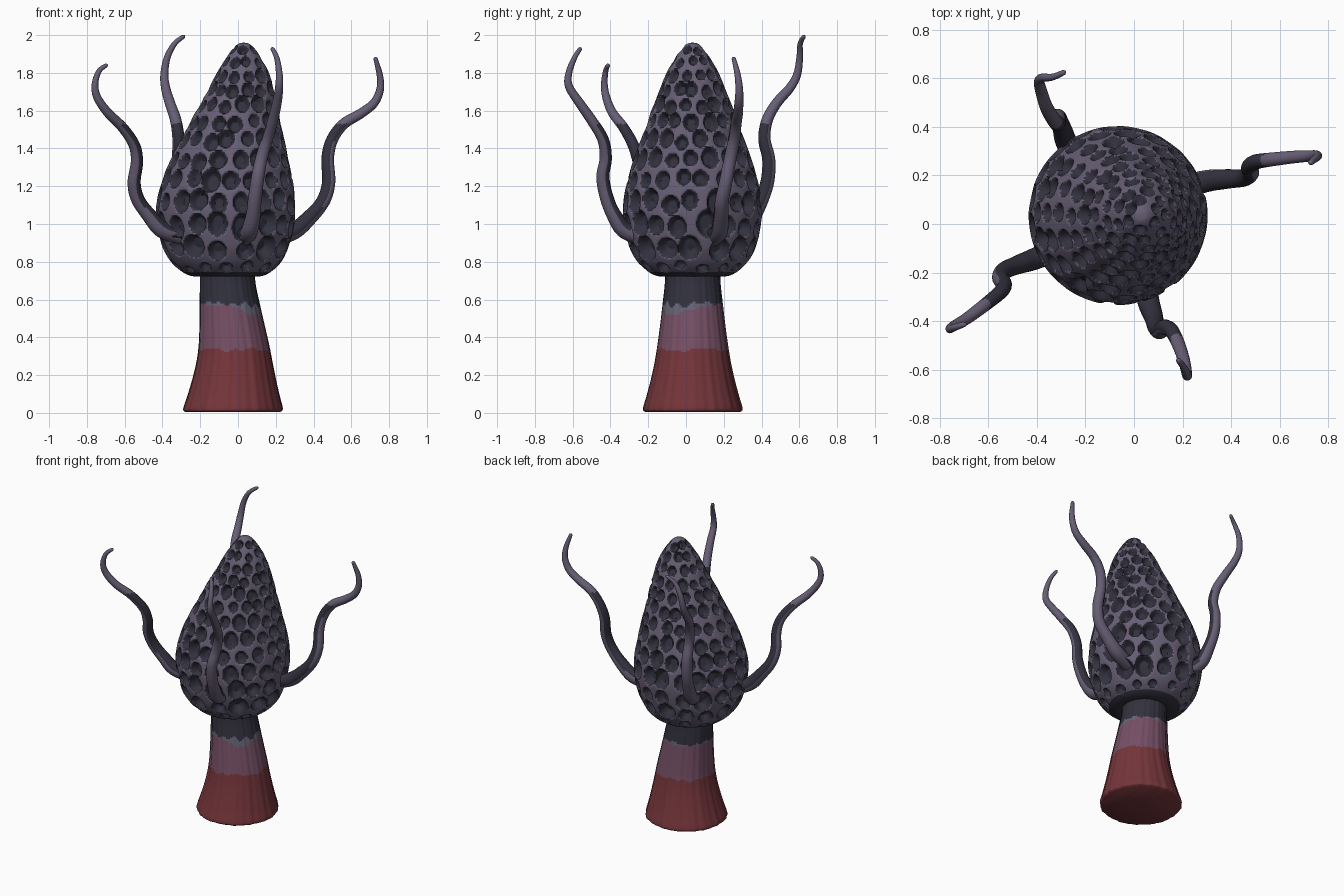
import bpy, bmesh, math, random
from mathutils import Vector, kdtree

if "Cube" in bpy.data.objects:
    bpy.data.objects.remove(bpy.data.objects["Cube"])

random.seed(7)
TAU = 2 * math.pi
CY = 0.035                                   # common y centre of cap and stem


def material(name, r, g, b):
    lin = lambda c: ((c / 255 + 0.055) / 1.055) ** 2.4
    m = bpy.data.materials.new(name)
    m.diffuse_color = (lin(r), lin(g), lin(b), 1)
    m.use_nodes = True
    m.node_tree.nodes["Principled BSDF"].inputs["Base Color"].default_value = m.diffuse_color
    return m


ridge = material("purple grey", 103, 94, 116)
dark = material("dark slate", 50, 49, 62)
red = material("dull red", 116, 53, 58)
mauve = material("mauve", 116, 79, 100)
grey = material("blue grey", 100, 99, 118)


def spline(pts, per):
    """Catmull-Rom samples through points of any dimension."""
    p = [pts[0]] + list(pts) + [pts[-1]]
    out = []
    for i in range(1, len(p) - 2):
        for k in range(per):
            t = k / per
            out.append(tuple(0.5 * (2 * b + (c - a) * t + (2*a - 5*b + 4*c - d) * t**2
                                    + (3*b - a - 3*c + d) * t**3)
                             for a, b, c, d in zip(*p[i - 1:i + 3])))
    return out + [tuple(pts[-1])]


def skin(name, rings, mats, deform=None, pick=None):
    """Join rings of points into a closed smooth surface."""
    bm = bmesh.new()
    vs = [[bm.verts.new(c) for c in ring] for ring in rings]
    n = len(vs[0])
    for a, b in zip(vs, vs[1:]):
        for i in range(n):
            j = (i + 1) % n
            bm.faces.new((a[i], a[j], b[j], b[i]))
    for ring in (vs[0][::-1], vs[-1]):
        bm.faces.new(ring)
    bmesh.ops.recalc_face_normals(bm, faces=bm.faces)
    bm.normal_update()
    if deform:
        moves = [(v, v.normal * deform(v.co)) for v in bm.verts]
        for v, d in moves:
            v.co -= d
        bm.normal_update()
    for f in bm.faces:
        if pick:
            f.material_index = pick(f.calc_center_median(), f.normal)
    me = bpy.data.meshes.new(name)
    bm.to_mesh(me)
    bm.free()
    for m in mats:
        me.materials.append(m)
    ob = bpy.data.objects.new(name, me)
    bpy.context.collection.objects.link(ob)
    bpy.context.view_layer.objects.active = ob
    bpy.ops.object.select_all(action='DESELECT')
    ob.select_set(True)
    bpy.ops.object.shade_smooth_by_angle(angle=math.radians(50))
    return ob


def circle(r, z, cx, n, wave=lambda a: 0):
    return [(cx + r * (1 + wave(a)) * math.cos(a), CY + r * (1 + wave(a)) * math.sin(a), z)
            for a in (TAU * i / n for i in range(n))]


# Cap: leaning egg profile of (radius, height, x centre)
cap_profile = spline([(.10, .735, -.06), (.16, .722, -.06), (.215, .735, -.06), (.275, .78, -.062),
                      (.318, .84, -.064), (.342, .9, -.065), (.363, 1.0, -.065), (.368, 1.1, -.065),
                      (.353, 1.2, -.058), (.326, 1.3, -.05), (.292, 1.4, -.036), (.254, 1.5, -.02),
                      (.219, 1.6, -.003), (.179, 1.7, .015), (.138, 1.8, .026), (.092, 1.88, .03),
                      (.057, 1.93, .03), (.027, 1.955, .03), (.003, 1.96, .03)], 11)


def cap_point(z, a):
    r, _, cx = min(cap_profile, key=lambda p: abs(p[1] - z))
    return Vector((cx + r * math.cos(a), CY + r * math.sin(a), z)), r


# Pits: staggered, uneven rows, smaller towards the tip
pits = []


def pit_row(z, s, size, phase):
    n = max(4, round(TAU * cap_point(z, 0)[1] / s))
    for i in range(n):
        a = TAU * (i + phase + random.uniform(-.13, .13)) / n
        c, _ = cap_point(z + random.uniform(-.14, .14) * s, a)
        pits.append((c, size * random.uniform(.82, 1.12), random.uniform(1, 1.3)))


pit_row(.772, .12, .036, .5)
z, row = .865, 0
while z < 1.93:
    s = .134 - .066 * max(0, (z - .95) / .95)
    pit_row(z, s, .45 * s, row * .5)
    z += s * .95
    row += 1
tree = kdtree.KDTree(len(pits))
for i, p in enumerate(pits):
    tree.insert(p[0], i)
tree.balance()


def nearest_pit(co):
    best = (9, 0)
    for _, i, _ in tree.find_n(co, 5):
        c, r, stretch = pits[i]
        d = co - c
        d.z /= stretch
        best = min(best, (d.length / r, r))
    return best


def pit_depth(co):
    d, r = nearest_pit(co)
    t = min(1, max(0, (1.0 - d) / .45))
    return .95 * r * t * t * (3 - 2 * t)


# Face colours are found from the undeformed surface grid
N = 270
cap_rings = [circle(r, z, cx, N) for r, z, cx in cap_profile]
cap = skin("pitted_cap", cap_rings, [ridge, dark], pit_depth)
flat = [Vector(c) for ring in cap_rings for c in ring]
for poly in cap.data.polygons:
    c = sum((flat[i] for i in poly.vertices), Vector()) / len(poly.vertices)
    poly.material_index = int(c.z < .744 or nearest_pit(c)[0] < .97)


# Stem: flared and finely fluted, coloured in ragged bands
def flutes(a):
    return .006 * math.sin(17 * a) + .006 * math.sin(29 * a + 1) + .007 * math.sin(7 * a + 2)


def stem_colour(c, n):
    a = math.atan2(c.y - CY, c.x + .05)
    rag = .006 * math.sin(5 * a) + .005 * math.sin(13 * a + 1)
    front_right = max(0, math.cos(a + .6)) ** 4
    if c.z > .582 + rag - .025 * front_right * math.sin(6 * a) ** 2:
        return 3
    if c.z > .572 - rag - .05 * front_right:
        return 2
    return 1 if c.z > .335 + rag else 0


stem_profile = spline([(.25, .005, -.03), (.262, .022, -.028), (.243, .09, -.025), (.222, .17, -.022),
                       (.202, .26, -.02), (.187, .35, -.022), (.172, .46, -.032),
                       (.158, .58, -.045), (.147, .68, -.055), (.143, .78, -.06)], 10)
stem = skin("stem", [circle(r, max(z, 0), cx, 180, flutes) for r, z, cx in stem_profile],
            [red, mauve, grey, dark], None, stem_colour)


# Tentacles: tapering tubes, inner side of the lower half dark
def tentacle(name, path):
    pts = [Vector(p) for p in spline(path, 8)]
    m, sides, rings = len(pts) - 1, 20, []
    side = None
    for i, p in enumerate(pts):
        tan = (pts[min(i + 1, m)] - pts[max(i - 1, 0)]).normalized()
        side = tan.orthogonal() if side is None else side - tan * side.dot(tan)
        side.normalize()
        up = tan.cross(side)
        t = i / m
        r = .039 - .029 * t ** 1.7 + .012 * max(0, 1 - t / .2)
        r *= math.sqrt(max(.01, min(1, (1 - t) / .02)))
        rings.append([p + r * (math.cos(TAU * k / sides) * side + math.sin(TAU * k / sides) * up)
                      for k in range(sides)])

    def colour(c, n):
        out = Vector((c.x + .06, c.y - CY, 0)).normalized()
        return int(c.z < 1.53 and n.dot(out) < .15)
    skin(name, rings, [ridge, dark], None, colour)


tentacle("tentacle_right", [(.17, .14, .93), (.29, .175, .96), (.38, .185, 1.035), (.45, .19, 1.12),
                            (.48, .21, 1.22), (.475, .235, 1.35), (.50, .255, 1.45), (.56, .265, 1.53),
                            (.65, .275, 1.585), (.72, .28, 1.64), (.752, .282, 1.71),
                            (.752, .275, 1.78), (.738, .262, 1.84), (.725, .25, 1.885)])
tentacle("tentacle_left", [(-.28, -.085, .93), (-.40, -.14, .97), (-.47, -.165, 1.045), (-.53, -.19, 1.13),
                           (-.55, -.22, 1.22), (-.535, -.25, 1.33), (-.55, -.28, 1.42),
                           (-.61, -.33, 1.51), (-.69, -.39, 1.59), (-.745, -.422, 1.67),
                           (-.757, -.432, 1.74), (-.735, -.425, 1.81), (-.69, -.41, 1.845)])
tentacle("tentacle_front", [(.035, -.20, .93), (.06, -.32, .965), (.08, -.38, 1.045), (.09, -.42, 1.14),
                            (.105, -.44, 1.25), (.125, -.425, 1.35), (.155, -.44, 1.45),
                            (.185, -.50, 1.55), (.208, -.57, 1.65), (.218, -.62, 1.73),
                            (.218, -.62, 1.80), (.205, -.59, 1.88), (.178, -.555, 1.935)])
tentacle("tentacle_back", [(-.21, .21, .97), (-.275, .33, 1.02), (-.295, .39, 1.11), (-.31, .43, 1.22),
                           (-.315, .438, 1.34), (-.315, .415, 1.45), (-.33, .43, 1.55),
                           (-.36, .48, 1.64), (-.383, .55, 1.72), (-.39, .588, 1.79),
                           (-.375, .602, 1.88), (-.335, .605, 1.955), (-.28, .628, 1.998)])
